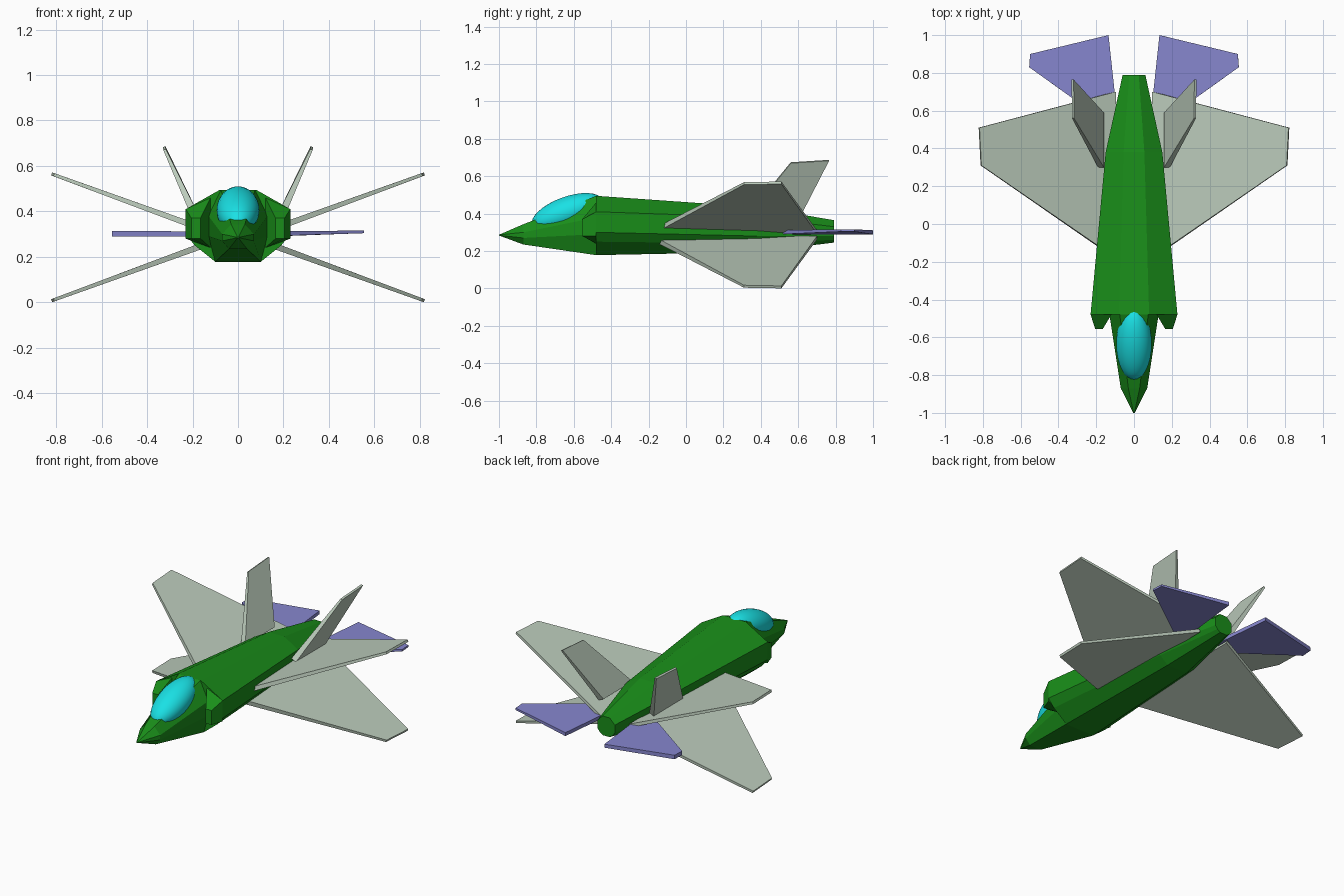
import bpy, bmesh, math
from mathutils import Vector

if "Cube" in bpy.data.objects:
    bpy.data.objects.remove(bpy.data.objects["Cube"])


def material(name, rgb):
    m = bpy.data.materials.new(name)
    m.diffuse_color = (*rgb, 1)
    m.use_nodes = True
    m.node_tree.nodes["Principled BSDF"].inputs["Base Color"].default_value = m.diffuse_color
    return m


GREEN = material("green", (0.01, 0.27, 0.01))
PALE = material("pale_green", (0.5, 0.6, 0.5))
PURPLE = material("purple", (0.24, 0.24, 0.62))
CYAN = material("cyan", (0.01, 0.75, 0.78))


def finish(bm, name, mat):
    bmesh.ops.recalc_face_normals(bm, faces=bm.faces)
    mesh = bpy.data.meshes.new(name)
    bm.to_mesh(mesh)
    bm.free()
    mesh.materials.append(mat)
    ob = bpy.data.objects.new(name, mesh)
    bpy.context.collection.objects.link(ob)
    return ob


def loft(name, rings, mat):
    """Skin closed rings of points and cap both ends."""
    bm = bmesh.new()
    vs = [[bm.verts.new(p) for p in r] for r in rings]
    n = len(vs[0])
    for a, b in zip(vs, vs[1:]):
        for i in range(n):
            j = (i + 1) % n
            bm.faces.new((a[i], a[j], b[j], b[i]))
    bm.faces.new(vs[0])
    bm.faces.new(vs[-1])
    return finish(bm, name, mat)


def section(y, half):
    """Mirror a half profile of (x, z) into a full ring at y."""
    return [(x, y, z) for x, z in half] + [(-x, y, z) for x, z in reversed(half)]


def plate(name, corners, thick, mat, side):
    """Flat tapered panel, with a thickness at each corner."""
    pts = [Vector((x * side, y, z)) for x, y, z in corners]
    n = (pts[1] - pts[0]).cross(pts[2] - pts[0]).normalized()
    rings = [[p + n * t / 2 * s for p, t in zip(pts, thick)] for s in (-1, 1)]
    return loft(name, rings, mat)


# Main fuselage
loft("fuselage", [
    section(-0.48, [(.08, .495), (.23, .41), (.23, .30), (.19, .25), (.10, .178)]),
    section(0.38, [(.055, .435), (.15, .38), (.15, .28), (.125, .24), (.07, .195)]),
    section(0.79, [(.025, .365), (.06, .33), (.06, .28), (.045, .26), (.025, .245)]),
], GREEN)

# Nose
loft("nose", [
    section(-1.0, [(.002, .287), (.004, .286), (.004, .284), (.002, .283)]),
    section(-0.87, [(.03, .343), (.07, .30), (.07, .27), (.04, .235)]),
    section(-0.48, [(.075, .495), (.13, .38), (.13, .29), (.10, .178)]),
], GREEN)

# Canopy
bm = bmesh.new()
bmesh.ops.create_uvsphere(bm, u_segments=32, v_segments=16, radius=1)
canopy = finish(bm, "canopy", CYAN)
canopy.scale = (0.094, 0.2, 0.085)
canopy.rotation_euler.x = math.radians(20)
canopy.location = (0, -0.635, 0.405)
canopy.data.shade_smooth()

for side, label in ((1, "right"), (-1, "left")):
    # Intake
    loft(f"{label}_intake", [
        [(side * x, -0.555, z) for x, z in ((.165, .37), (.205, .37), (.205, .28), (.165, .28))],
        [(side * x, -0.48, z) for x, z in ((.12, .46), (.23, .41), (.23, .28), (.12, .24))],
    ], GREEN)

    # Upper and lower wings
    for up, level in ((1, "upper"), (-1, "lower")):
        outline = [(.10, -.18), (.81, .31), (.82, .51), (.10, .70)]
        corners = [(x, y, .286 + up * (.279 - .365 * (.82 - x))) for x, y in outline]
        plate(f"{label}_{level}_wing", corners, (.028, .014, .014, .02), PALE, side)

    # Tail fin
    plate(f"{label}_tail_fin",
          [(.175, .30, .35), (.323, .56, .672), (.325, .765, .685), (.175, .59, .35)],
          (.035, .012, .012, .035), PALE, side)

    # Tailplane
    tilt = 0.008 if side > 0 else 0
    tip = 0.012 if side > 0 else 0.025
    plate(f"{label}_tailplane",
          [(.08, .49, .30), (.555, .83, .302 + tilt), (.55, .90, .302 + tilt), (.135, 1.0, .30)],
          (.022, tip, tip, .022), PURPLE, side)
